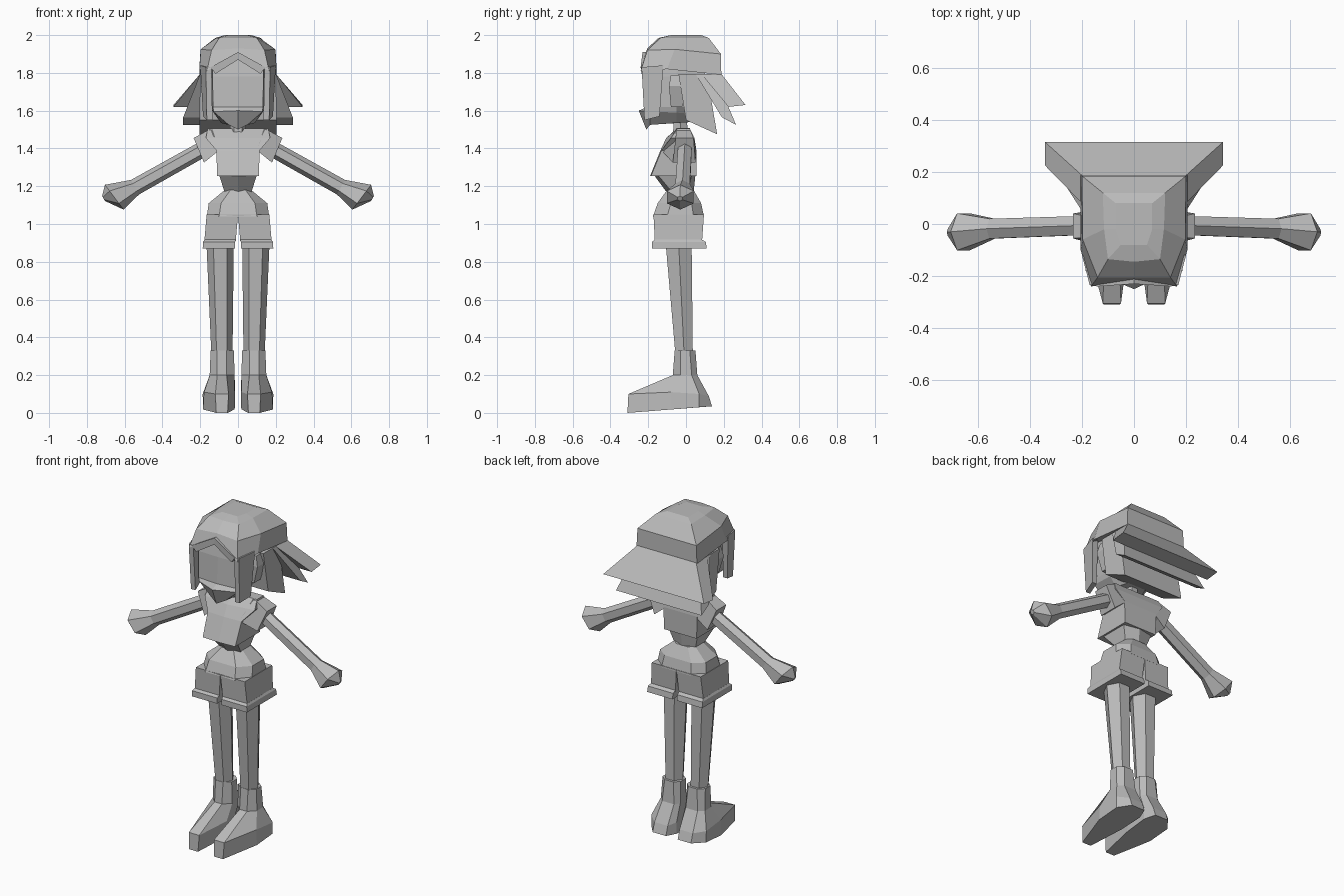
import bpy, bmesh, math
from mathutils import Vector

grey = bpy.data.materials.new("plain grey")
grey.diffuse_color = (0.5, 0.5, 0.5, 1)


def loft(name, rings, mirror=False):
    """Join point rings with flat faces, cap both ends, optionally mirror in x."""
    bm = bmesh.new()
    vs = [[bm.verts.new(p) for p in r] for r in rings]
    n = len(rings[0])
    for a, b in zip(vs, vs[1:]):
        for i in range(n):
            j = (i + 1) % n
            bm.faces.new((a[i], a[j], b[j], b[i]))
    bm.faces.new(vs[0])
    bm.faces.new(vs[-1])
    bmesh.ops.recalc_face_normals(bm, faces=bm.faces)
    me = bpy.data.meshes.new(name)
    bm.to_mesh(me)
    bm.free()
    me.materials.append(grey)
    ob = bpy.data.objects.new(name, me)
    bpy.context.collection.objects.link(ob)
    if mirror:
        ob.modifiers.new("Mirror", 'MIRROR').use_mirror_merge = False
    return ob


def sym(half):
    """Full ring from a half ring running front centre -> side -> back centre."""
    return half + [(-x, y, z) for x, y, z in reversed(half) if x > 0]


def level(z, *xy):
    return sym([(x, y, z) for x, y in xy])


def ring(c, axis, r, n=6, depth=1.0):
    """Regular ring around an axis lying in the xz plane."""
    a = Vector(axis).normalized()
    v = Vector((0, 1, 0))
    u = v.cross(a)
    out = []
    for i in range(n):
        t = 2 * math.pi * i / n
        out.append(Vector(c) + u * (r * math.cos(t)) + v * (r * depth * math.sin(t)))
    return out


def rect(x0, x1, y0, y1, zf, zb):
    return [(x0, y0, zf), (x1, y0, zf), (x1, y1, zb), (x0, y1, zb)]


# shoes: sole, upper edge, instep, ankle
loft("shoe", [
    [(.055, -.31, 0), (.115, -.31, 0), (.185, -.08, .018), (.185, .07, .03), (.13, .138, .035),
     (.04, .138, .035), (.015, .07, .03), (.02, -.08, .018)],
    [(.05, -.305, .1), (.12, -.305, .1), (.18, -.08, .11), (.187, .07, .1), (.13, .12, .09),
     (.04, .12, .09), (.015, .07, .1), (.02, -.08, .11)],
    [(.06, -.07, .2), (.11, -.07, .2), (.15, -.03, .2), (.15, .03, .2), (.12, .06, .2),
     (.04, .06, .2), (.018, .03, .2), (.018, -.03, .2)],
    [(.06, -.06, .33), (.11, -.06, .33), (.145, -.03, .33), (.145, .02, .33), (.11, .05, .33),
     (.05, .05, .33), (.022, .02, .33), (.022, -.03, .33)]], True)

# legs
loft("leg", [ring((.085, -.01, .31), (0, 0, 1), .056, 6, .95),
             ring((.095, -.04, .92), (0, 0, 1), .073, 6, 1.1)], True)

# shorts: cuffs, legs and hips
loft("shorts_cuff", [rect(.015, .187, -.18, .11, .87, .87),
                     rect(.015, .185, -.18, .105, .905, .905),
                     rect(.012, .178, -.165, .085, .917, .917)], True)
loft("shorts_leg", [rect(.012, .178, -.165, .085, .91, .91),
                    rect(0, .166, -.172, .095, 1.05, 1.05)], True)
loft("shorts_hips", [
    level(1.04, (0, -.172), (.1, -.175), (.165, -.1), (.165, .04), (.1, .095), (0, .095)),
    level(1.11, (0, -.15), (.09, -.15), (.155, -.08), (.155, .03), (.09, .08), (0, .08)),
    level(1.18, (0, -.1), (.04, -.1), (.07, -.06), (.07, .01), (.04, .04), (0, .04))])

# belly between shorts and shirt
loft("belly", [level(1.165, (0, -.1), (.07, -.07), (.07, .01), (0, .04)),
               level(1.26, (0, -.17), (.1, -.15), (.1, .03), (0, .05))])

# shirt and sleeves
loft("shirt", [level(1.255, (0, -.19), (.11, -.185), (.11, .055), (0, .055)),
               level(1.39, (0, -.135), (.115, -.13), (.115, .055), (0, .055)),
               level(1.455, (0, -.105), (.17, -.08), (.17, .045), (0, .045)),
               level(1.505, (0, -.05), (.16, -.045), (.16, .02), (0, .02))])
loft("sleeve", [
    [(.1, -.13, 1.39), (.1, .055, 1.39), (.14, .02, 1.507), (.14, -.05, 1.507)],
    [(.18, -.07, 1.325), (.18, .05, 1.325), (.235, .04, 1.455), (.235, -.055, 1.455)]], True)
loft("neck", [ring((0, -.03, 1.46), (0, 0, 1), .045), ring((0, -.03, 1.58), (0, 0, 1), .04)])

# arms with fists
ax = (.87, 0, -.49)
loft("arm", [ring((.17, -.005, 1.405), ax, .042),
             ring((.545, -.018, 1.195), ax, .044),
             ring((.655, -.03, 1.142), (.8, 0, -.6), .082),
             ring((.712, -.032, 1.135), ax, .015)], True)

# head with pointed mouth and chin
loft("head", [
    level(1.91, (0, -.17), (.13, -.17), (.15, -.05), (.13, .1), (0, .1)),
    level(1.78, (0, -.195), (.135, -.19), (.155, -.05), (.14, .1), (0, .1)),
    level(1.62, (0, -.205), (.132, -.195), (.145, -.05), (.13, .1), (0, .1)),
    sym([(0, -.25, 1.6), (.13, -.19, 1.595), (.13, -.05, 1.59), (.1, .06, 1.58), (0, .06, 1.58)]),
    sym([(0, -.21, 1.5), (.05, -.19, 1.525), (.09, -.05, 1.535), (.06, .03, 1.54), (0, .03, 1.54)])])
loft("ear", [rect(.13, .165, -.08, -.02, 1.62, 1.62), rect(.13, .195, -.09, 0, 1.73, 1.73),
             rect(.13, .18, -.08, -.01, 1.79, 1.79)], True)

# hair cap with a raised parting at the front
loft("hair_cap", [
    level(2.0, (0, -.08), (.05, -.08), (.07, -.02), (.07, .08), (0, .08)),
    level(1.985, (0, -.145), (.1, -.135), (.115, -.02), (.12, .12), (0, .12)),
    sym([(0, -.205, 1.93), (.14, -.205, 1.92), (.197, -.06, 1.925), (.2, .185, 1.9), (0, .185, 1.9)]),
    sym([(0, -.215, 1.9), (.165, -.24, 1.81), (.205, -.1, 1.82), (.205, .187, 1.79), (0, .187, 1.79)])])
loft("parting_strand", [
    [(0, -.23, 1.91), (0, -.2, 1.91), (0, -.2, 1.87), (0, -.23, 1.87)],
    [(.145, -.24, 1.83), (.145, -.18, 1.83), (.12, -.18, 1.795), (.12, -.235, 1.795)]], True)

# side locks framing the face
loft("side_lock", [
    [(.135, -.22, 1.55), (.165, -.22, 1.55), (.185, -.14, 1.57), (.155, -.14, 1.57)],
    [(.14, -.235, 1.83), (.17, -.235, 1.83), (.2, -.12, 1.84), (.16, -.12, 1.84)]], True)

# swept-back hair in three flared layers: top depth, tip half width, tip depth, tip heights
for name, ty, w, by, bz in [("upper", (.08, .187), .342, (.225, .315), (1.62, 1.63)),
                            ("middle", (.05, .15), .29, (.19, .265), (1.565, 1.525)),
                            ("lower", (-.04, .11), .205, (.0, .165), (1.55, 1.475))]:
    loft("hair_layer_" + name, [rect(-.2, .2, ty[0], ty[1], 1.795, 1.795),
                                rect(-w, w, by[0], by[1], bz[0], bz[1])])
